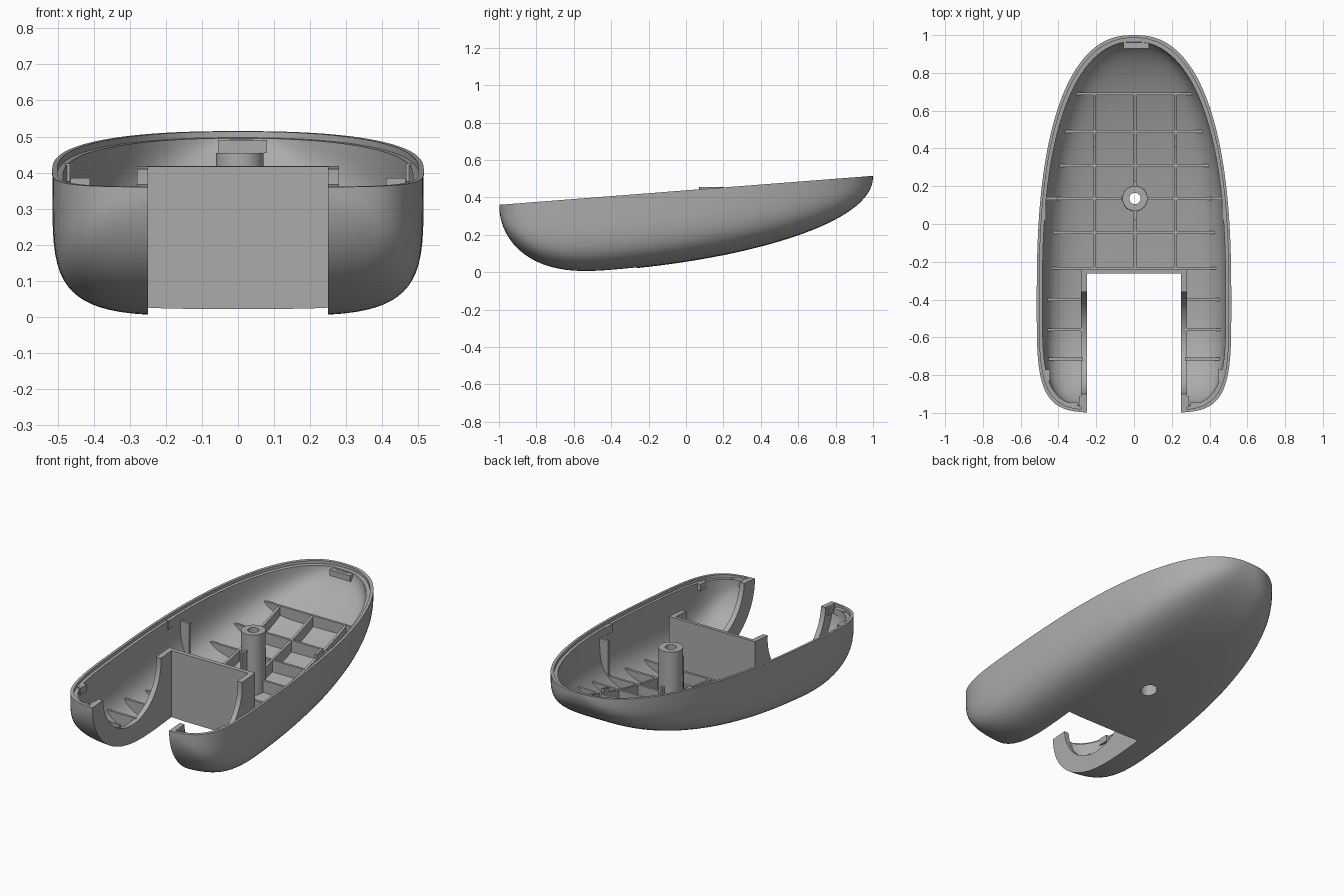
import bpy, bmesh, math
from mathutils import Matrix, Vector

old = bpy.data.objects.get("Cube")
if old:
    bpy.data.objects.remove(old, do_unlink=True)

grey = bpy.data.materials.new("plastic_grey")
grey.use_nodes = True
colour = (0.41, 0.41, 0.41, 1)
grey.diffuse_color = colour
grey.node_tree.nodes["Principled BSDF"].inputs["Base Color"].default_value = colour

WALL = 0.03
BOSS = Vector((0.005, 0.135, 0))


# Hull shape: tilted rim, half width, depth and squareness along y
def rim(y):
    return 0.4375 + 0.0775 * y


def bulge(y, back, front):
    t, (a, b) = ((y + 0.4) / 1.4, back) if y > -0.4 else ((-0.4 - y) / 0.6, front)
    return max(0.0, 1 - min(t, 1) ** a) ** (1 / b)


def half_width(y):
    return 0.515 * bulge(y, (2.5, 2.4), (4, 6))


def depth(y):
    return 0.397 * bulge(y, (2, 2.2), (2.6, 2))


def power(y):
    return 4.3 - 0.7 * y


def floor_z(x, y, inset=0.015):
    w = max(half_width(y) - inset, 0.001)
    p = power(y)
    k = max(0.0, 1 - min(abs(x) / w, 1) ** p) ** (1 / p)
    return rim(y) - max(depth(y) - inset, 0) * k


def finish(name, bm, smooth=True):
    bmesh.ops.remove_doubles(bm, verts=bm.verts, dist=1e-5)
    bmesh.ops.recalc_face_normals(bm, faces=bm.faces)
    mesh = bpy.data.meshes.new(name)
    bm.to_mesh(mesh)
    bm.free()
    mesh.materials.append(grey)
    ob = bpy.data.objects.new(name, mesh)
    bpy.context.collection.objects.link(ob)
    if smooth:
        shade(ob)
    return ob


def shade(ob):
    bpy.ops.object.select_all(action='DESELECT')
    ob.select_set(True)
    bpy.context.view_layer.objects.active = ob
    bpy.ops.object.shade_smooth_by_angle(angle=math.radians(35))


def loft(bm, rings):
    rows = [[bm.verts.new(c) for c in ring] for ring in rings]
    n = len(rows[0])
    for r0, r1 in zip(rows, rows[1:]):
        for i in range(n):
            j = (i + 1) % n
            bm.faces.new((r0[i], r0[j], r1[j], r1[i]))
    bm.faces.new(rows[0])
    bm.faces.new(rows[-1])


# Closed hull solid; "raise_by" extends it over the rim, "step" makes a shallow prism
def hull(name, inset=0.0, raise_by=0.0, step=None, stations=72, segments=36):
    rings = []
    for s in range(stations + 1):
        y = -math.cos(math.pi * s / stations)
        w, p, top = max(half_width(y) - inset, 0), power(y), rim(y)
        d = step or max(depth(y) - inset, 0)
        ring = []
        for k in range(segments + 1):
            a = math.pi * k / segments
            c = math.cos(a)
            x = math.copysign(abs(c) ** (2 / p), c)
            z = abs(math.sin(a)) ** (2 / p) if 0 < k < segments else 0
            ring.append((x * w, y * (1 - inset), top - d * z))
        if step:
            ring = [(w, y * (1 - inset), top - d), (-w, y * (1 - inset), top - d)]
        if raise_by:
            ring += [(q * w, y * (1 - inset), top + raise_by) for q in (-1, 1)]
        rings.append(ring)
    bm = bmesh.new()
    loft(bm, rings)
    bmesh.ops.remove_doubles(bm, verts=bm.verts, dist=1e-5)
    bmesh.ops.dissolve_degenerate(bm, dist=1e-5, edges=bm.edges)
    return finish(name, bm, False)


def box(name, lo, hi):
    lo, hi = Vector(lo), Vector(hi)
    bm = bmesh.new()
    bmesh.ops.create_cube(bm, size=1)
    bmesh.ops.transform(bm, verts=bm.verts, matrix=Matrix.Translation((lo + hi) / 2)
                        @ Matrix.Diagonal((*(hi - lo), 1)))
    return finish(name, bm, False)


def cylinder(name, centre, radius, length, axis):
    bm = bmesh.new()
    bmesh.ops.create_cone(bm, cap_ends=True, segments=64, radius1=radius, radius2=radius,
                          depth=length, matrix=Matrix.Translation(centre)
                          @ Matrix.Rotation(math.pi / 2 if axis == 'Y' else 0, 4, 'Y'))
    return finish(name, bm, False)


def cut(ob, cutter, keep=False):
    mod = ob.modifiers.new("cut", 'BOOLEAN')
    mod.operation, mod.solver, mod.object = 'DIFFERENCE', 'EXACT', cutter
    bpy.context.view_layer.objects.active = ob
    bpy.ops.object.modifier_apply(modifier=mod.name)
    if not keep:
        bpy.data.objects.remove(cutter, do_unlink=True)


# Shell: hull minus notch, minus cavity that leaves walls round the notch
shell = hull("shell")
cavity = hull("cavity_cutter", WALL, 0.05)
lip = hull("lip_cutter", 0.014, 0.06, 0.018)
notch_wall = box("notch_wall_cutter", (-0.28, -1.3, -0.2), (0.28, -0.24, 0.8))
cut(cavity, notch_wall, True)
cut(lip, notch_wall)
cut(shell, box("notch_cutter", (-0.25, -1.4, -0.3), (0.25, -0.262, 0.9)))
cut(shell, cavity)
cut(shell, lip)
# Round openings in the notch side walls, and the screw hole
cut(shell, cylinder("arch_cutter", (0, -0.63, 0.387), 0.27, 0.59, 'Y'))
cut(shell, cylinder("hole_cutter", BOSS, 0.046, 0.5, 'Z'))
shade(shell)


# Thin upright rib from a to b, standing on the curved floor
def rib(name, a, b, height=0.085, top=None, thick=0.014, steps=24):
    a, b = Vector(a), Vector(b)
    side = (b - a).normalized().orthogonal() * thick / 2
    rings = []
    for s in range(steps + 1):
        p = a.lerp(b, s / steps)
        low = floor_z(p.x, p.y)
        high = top or floor_z(0, p.y) + height
        high = max(high, low + 0.001)
        l, r = p - side, p + side
        rings.append([(l.x, l.y, low), (r.x, r.y, low), (r.x, r.y, high), (l.x, l.y, high)])
    bm = bmesh.new()
    loft(bm, rings)
    return finish(name, bm, False)


for y in (0.69, 0.49, 0.31, -0.045, -0.235):
    reach = half_width(y) - 0.022
    rib("cross_rib", (-reach, y), (reach, y))
for x in (-0.21, 0.22):
    rib("long_rib", (x, -0.25), (x, 0.69))
    rib("rib_gusset", (x, 0.41), (x, 0.46), 0.11)
rib("long_rib_front", (0.005, -0.25), (0.005, 0.075))
rib("long_rib_back", (0.005, 0.195), (0.005, 0.69))
rib("boss_gusset", (0.005, 0.02), (0.005, 0.075), top=0.36)
rib("boss_gusset", (0.005, 0.195), (0.005, 0.225), top=0.25)

for s in (-1, 1):
    rib("middle_rib", (s * 0.065, 0.135), (s * 0.47, 0.135))
    rib("wall_tab", (s * 0.41, 0.135), (s * 0.475, 0.135), top=0.385)
    for y in (-0.4, -0.56, -0.715):
        rib("arm_rib", (s * 0.27, y), (s * (half_width(y) - 0.022), y), 0.11)
    # Snap clips along the rim
    for name, x0, x1, y0, y1, z0, z1 in (
            ("side_clip", 0.466, 0.482, 0.02, 0.1, 0.375, 0.425),
            ("arm_clip", 0.445, 0.465, -0.83, -0.77, 0.32, 0.36),
            ("tip_clip", 0.3, 0.37, -0.972, -0.945, 0.315, 0.35),
            ("wall_end_clip", 0.275, 0.29, -0.97, -0.91, 0.32, 0.362),
            ("notch_corner_clip", 0.25, 0.275, -0.29, -0.262, 0.375, 0.395)):
        xs = sorted((s * x0, s * x1))
        box(name, (xs[0], y0, z0), (xs[1], y1, z1))

# Back clip with its catch
box("back_clip", (-0.055, 0.93, 0.455), (0.08, 0.965, 0.49))
box("back_catch", (-0.025, 0.95, 0.478), (0.045, 0.982, 0.492))

# Screw boss: hollow post with a wider bore underneath
profile = [(0.046, 0.1), (0.068, 0.1), (0.066, 0.455),
           (0.03, 0.455), (0.03, 0.14), (0.046, 0.14)]
bm = bmesh.new()
sides = 40
rows = []
for k in range(sides):
    a = math.tau * k / sides
    rows.append([bm.verts.new(BOSS + Vector((r * math.cos(a), r * math.sin(a), z)))
                 for r, z in profile])
for k in range(sides):
    r0, r1 = rows[k], rows[(k + 1) % sides]
    for i in range(len(profile)):
        j = (i + 1) % len(profile)
        bm.faces.new((r0[i], r0[j], r1[j], r1[i]))
finish("screw_boss", bm)
